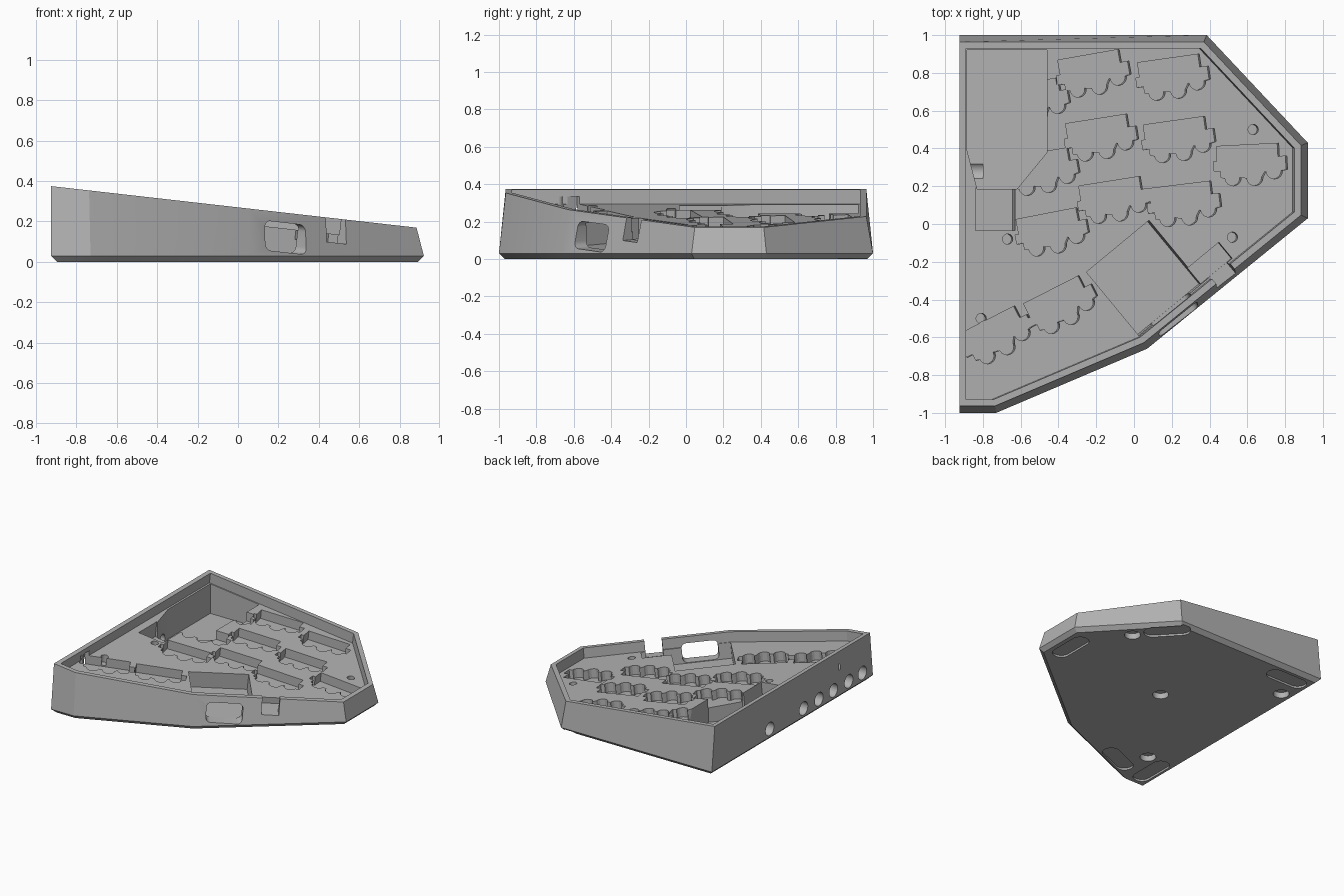
import bpy, bmesh, math
from mathutils import Vector

if "Cube" in bpy.data.objects:
    bpy.data.objects.remove(bpy.data.objects["Cube"], do_unlink=True)

SLOPE = 0.1136
N = Vector((SLOPE, 0, 1)).normalized()      # normal of the sloping rim
FLOOR, POCKET = -0.078, -0.148              # offsets below the rim
OUTLINE = [(-.925, -1), (-.73, -1), (.07, -.66), (.92, .03),
           (.92, .43), (.385, 1), (-.925, 1)]

grey = bpy.data.materials.new("mid grey plastic")
grey.use_nodes = True
grey.diffuse_color = (.45, .45, .45, 1)
grey.node_tree.nodes["Principled BSDF"].inputs["Base Color"].default_value = (.45, .45, .45, 1)


def rim(x):
    return .375 - SLOPE * (x + .925)


def flat(pts, z):
    return [Vector((x, y, z)) for x, y in pts]


def tilted(pts, off):
    return [Vector((x, y, rim(x))) + N * off for x, y in pts]


def inset(pts, dist, left):
    """Move each edge inwards; the last edge is the left wall."""
    n, out = len(pts), []
    lines = []
    for i in range(n):
        a, b = Vector(pts[i]), Vector(pts[(i + 1) % n])
        d = (b - a).normalized()
        lines.append((a + Vector((-d.y, d.x)) * (left if i == n - 1 else dist), d))
    for i in range(n):
        (p, d), (q, e) = lines[i - 1], lines[i]
        t = (q - p).cross(e) / d.cross(e)
        out.append(tuple(p + d * t))
    return out


def loft(name, rings):
    """Closed solid through matching rings of points."""
    bm = bmesh.new()
    vs = [[bm.verts.new(p) for p in ring] for ring in rings]
    n = len(vs[0])
    bm.faces.new(vs[0])
    bm.faces.new(vs[-1])
    for a, b in zip(vs, vs[1:]):
        for i in range(n):
            j = (i + 1) % n
            bm.faces.new((a[i], a[j], b[j], b[i]))
    bmesh.ops.recalc_face_normals(bm, faces=bm.faces)
    mesh = bpy.data.meshes.new(name)
    bm.to_mesh(mesh)
    bm.free()
    mesh.materials.append(grey)
    ob = bpy.data.objects.new(name, mesh)
    bpy.context.collection.objects.link(ob)
    return ob


def arc(cx, cy, r, start, end, steps):
    return [(cx + r * math.cos(math.radians(start + (end - start) * i / steps)),
             cy + r * math.sin(math.radians(start + (end - start) * i / steps)))
            for i in range(steps + 1)]


def circle(cx, cy, r):
    return arc(cx, cy, r, 0, 345, 23)


def rounded(w, h, r):
    pts = []
    for k, (sx, sy) in enumerate([(1, 1), (-1, 1), (-1, -1), (1, -1)]):
        pts += arc(sx * (w / 2 - r), sy * (h / 2 - r), r, 90 * k, 90 * k + 88, 6)
    return pts


def place(pts, cx, cy, deg):
    c, s = math.cos(math.radians(deg)), math.sin(math.radians(deg))
    return [(cx + x * c - y * s, cy + x * s + y * c) for x, y in pts]


# Case body: chamfered foot, drafted walls, sloping rim
rim_outline = inset(OUTLINE, .036, 0)
case = loft("wedge_case", [flat(inset(OUTLINE, .03, .03), 0), flat(OUTLINE, .03),
                           [Vector((x, y, rim(x))) for x, y in rim_outline]])
cutters = []


def cut(name, *rings):
    ob = loft(name, rings)
    ob.hide_render = True
    cutters.append(ob)


def sink(name, pts, depth, top=FLOOR + .04):
    cut(name, tilted(pts, depth), tilted(pts, top))


# Tray inside the rim
sink("tray_cut", inset(OUTLINE, .071, .035), FLOOR, .15)

# Deep compartment with a funnel end, and the smaller box below it
tray = [(-.885, .92), (-.885, .395), (-.83, .185), (-.62, .185), (-.46, .38), (-.46, .92)]
cut("compartment_cut", flat(tray, .06), flat(tray, .34))
sink("small_box_cut", [(-.83, -.035), (-.62, -.035), (-.62, .19), (-.83, .19)], -.2)

# Stepped, scalloped pockets
profile = [(.19, -.04), (.19, .03), (.15, .03), (.15, .1), (-.18, .1), (-.18, .02),
           (-.2, .02), (-.2, -.03), (-.165, -.03), (-.165, -.065)]
for cx, cy in [(-.1, -.07), (.015, -.075), (.12, -.045)]:
    profile += arc(cx, cy, .043, 180, 360, 8)
POCKETS = [(-.2, .8, 10), (.22, .78, 8), (-.16, .46, 9), (.25, .45, 8), (.63, .32, 3),
           (-.09, .13, 9), (.28, .11, 7), (-.42, -.04, 11), (-.71, -.59, 27),
           (-.37, -.43, 27), (-.52, .65, 10), (-.47, .28, 10)]
for x, y, deg in POCKETS:
    sink("pocket_cut", place(profile, x, y, deg), POCKET)

# Screw holes in the tray
for x, y in [(-.8, -.5), (-.66, -.08), (.53, -.07), (.64, .5)]:
    sink("screw_cut", circle(x, y, .027), POCKET + .01)

# Features square to the slanted front wall
corner = Vector(OUTLINE[2])
U = (Vector((.905, .03)) - corner).normalized()
W = Vector((-U.y, U.x))


def wall(u, n):
    return tuple(corner + U * u + W * n)


def wall_box(name, u0, u1, n0, n1, depth, top=FLOOR + .04):
    sink(name, [wall(u0, n0), wall(u1, n0), wall(u1, n1), wall(u0, n1)], depth, top)


wall_box("board_recess_cut", .017, .447, .076, .512, -.2)
wall_box("switch_recess_cut", .44, .658, .076, .187, -.125)
wall_box("switch_notch_cut", .5, .625, -.1, .12, -.12, .06)
window = rounded(.26, .145, .035)
cut("window_cut", *[[tilted([wall(.237 + u, n)], -.1225 + h)[0] for u, h in window]
                    for n in (-.1, .12)])

# Round ports in the left-hand tall wall
for y in (.28, -.14, -.33, -.51, -.7, -.87):
    ring = circle(y, .095, .052)
    cut("port_cut", [Vector((-1, a, b)) for a, b in ring],
        [Vector((-.8, a, b)) for a, b in ring])

# Foot pad recesses and screw wells underneath
for x, y, deg in [(.79, .23, 90), (.4, .85, 133), (-.7, .88, 0), (-.51, -.79, 23), (-.81, -.77, 90)]:
    pts = place(rounded(.34, .13, .064), x, y, deg)
    cut("foot_cut", flat(pts, -.05), flat(pts, .015))
for x, y in [(.56, .65), (-.15, .12), (-.81, .69), (-.66, -.63)]:
    pts = circle(x, y, .058)
    cut("well_cut", flat(pts, -.05), flat(pts, .045))

# Carve everything out, then drop the cutters
for c in cutters:
    mod = case.modifiers.new(c.name, 'BOOLEAN')
    mod.operation, mod.solver, mod.object = 'DIFFERENCE', 'EXACT', c
graph = bpy.context.evaluated_depsgraph_get()
result = bpy.data.meshes.new_from_object(case.evaluated_get(graph))
case.modifiers.clear()
case.data = result
result.materials.clear()
result.materials.append(grey)
for p in result.polygons:
    p.material_index = 0
for c in cutters:
    bpy.data.objects.remove(c, do_unlink=True)

bpy.ops.object.select_all(action='DESELECT')
case.select_set(True)
bpy.context.view_layer.objects.active = case
bpy.ops.object.shade_smooth_by_angle(angle=math.radians(20))
